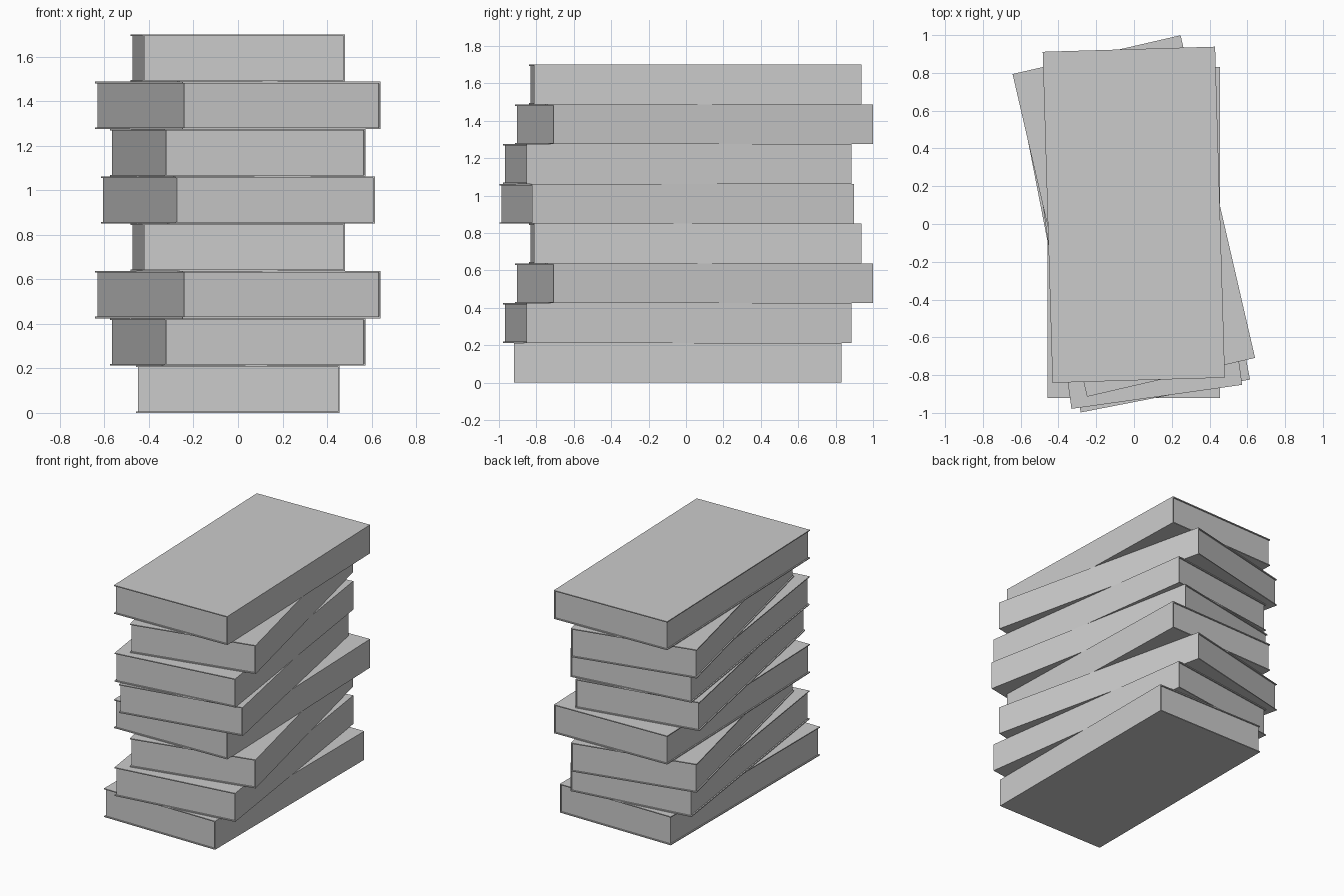
import bpy
import bmesh
from math import radians

if "Cube" in bpy.data.objects:
    bpy.data.objects.remove(bpy.data.objects["Cube"])

W, L, H = 0.913, 1.753, 0.2125   # overall size of one book
T, INSET = 0.007, 0.009          # cover thickness, page recess


def prism(name, profile, length):
    """Extrude an x-z profile along y, centred on y = 0."""
    bm = bmesh.new()
    face = bm.faces.new([bm.verts.new((x, -length / 2, z)) for x, z in profile])
    ext = bmesh.ops.extrude_face_region(bm, geom=[face])
    verts = [v for v in ext["geom"] if isinstance(v, bmesh.types.BMVert)]
    bmesh.ops.translate(bm, verts=verts, vec=(0, length, 0))
    bmesh.ops.recalc_face_normals(bm, faces=bm.faces)
    mesh = bpy.data.meshes.new(name)
    bm.to_mesh(mesh)
    bm.free()
    obj = bpy.data.objects.new(name, mesh)
    bpy.context.collection.objects.link(obj)
    return obj


def book(index, angle, y):
    r = W / 2
    # C-shaped cover with the spine on +x
    cover = prism(f"book_cover_{index}", [
        (-r, 0), (r, 0), (r, H), (-r, H),
        (-r, H - T), (r - T, H - T), (r - T, T), (-r, T)], L)
    # Page block recessed on the three open sides
    pages = prism(f"book_pages_{index}", [
        (-r + INSET, T), (r - T, T), (r - T, H - T), (-r + INSET, H - T)],
        L - 2 * INSET)
    for part in (cover, pages):
        part.location = (-0.001, y, index * H)
        part.rotation_euler.z = radians(angle)


# Twisted stack: (turn in degrees, y offset) from bottom to top
stack = [(0, -0.044), (8, -0.047), (13, 0.0425), (1.7, 0.049),
         (11, -0.05), (8, -0.047), (13, 0.0425), (1.7, 0.049)]
for i, (angle, y) in enumerate(stack):
    book(i, angle, y)
